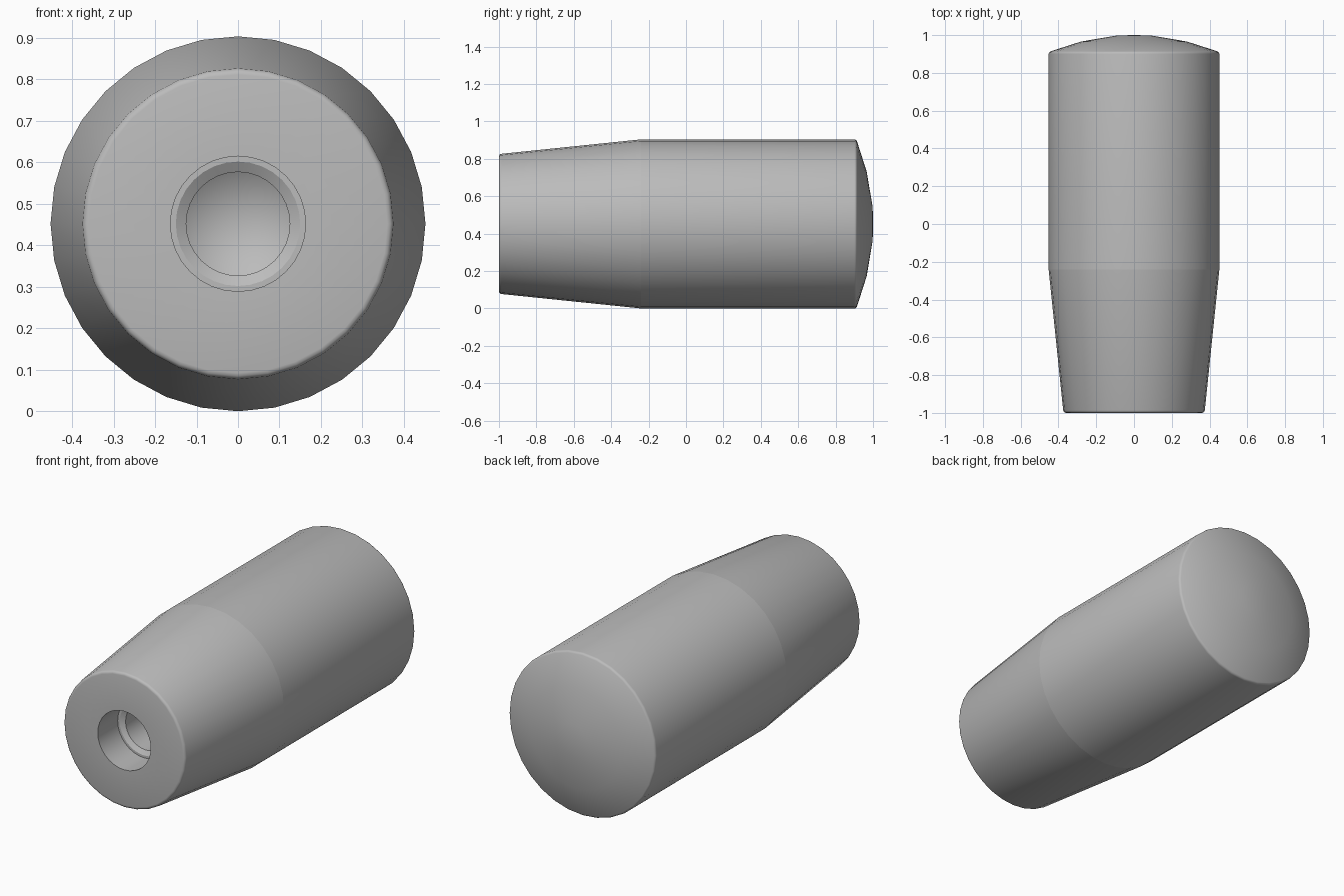
import bpy, bmesh, math
from mathutils import Matrix, Vector

cube = bpy.data.objects.get("Cube")
if cube:
    bpy.data.objects.remove(cube)

SIDES = 32
RADIUS = 0.452

gray = bpy.data.materials.new("plain gray")
gray.use_nodes = True
color = (0.5, 0.5, 0.5, 1)
gray.diffuse_color = color
gray.node_tree.nodes["Principled BSDF"].inputs["Base Color"].default_value = color


def fillet(r, y, size, start, end, steps=3):
    """Arc of profile points around centre (r, y), angles in degrees."""
    angles = [math.radians(start + (end - start) * i / steps) for i in range(steps + 1)]
    return [(r + size * math.cos(a), y + size * math.sin(a), False) for a in angles]


# Profile along the axis: radius, y, sharp ring
bore = [
    (0, -0.27, False),        # drill point
    (0.125, -0.35, True),     # blind hole
    (0.125, -0.81, True),
    (0.15, -0.825, True),     # chamfer
    (0.163, -0.825, True),    # counterbore ledge
    (0.163, -1, True),        # mouth
]
body = fillet(0.36, -0.985, 0.015, -90, -6)
body += [(RADIUS, -0.24, True)]
body += fillet(RADIUS - 0.015, 0.9, 0.015, 0, 70)
dome = [(0.28, 0.966, False), (0.09, 0.998, False), (0, 1, False)]
profile = bore + body + dome

# Spin the profile around the y axis
bm = bmesh.new()
verts = [bm.verts.new((r, y, 0)) for r, y, _ in profile]
edges = [bm.edges.new(pair) for pair in zip(verts, verts[1:])]
bmesh.ops.spin(bm, geom=verts + edges, cent=(0, 0, 0), axis=(0, 1, 0),
               angle=math.tau, steps=SIDES, use_duplicate=False)
bmesh.ops.remove_doubles(bm, verts=bm.verts, dist=0.0005)
bmesh.ops.recalc_face_normals(bm, faces=bm.faces)

# Smooth shading with crisp rings at the machined edges
for face in bm.faces:
    face.smooth = True
sharp = [(r, y) for r, y, s in profile if s]
for edge in bm.edges:
    a, b = (Vector((math.hypot(v.co.x, v.co.z), v.co.y)) for v in edge.verts)
    if (a - b).length < 0.001 and any((a - Vector(p)).length < 0.001 for p in sharp):
        edge.smooth = False

bmesh.ops.transform(bm, matrix=Matrix.Translation((0, 0, RADIUS)), verts=bm.verts)
mesh = bpy.data.meshes.new("handle_grip")
bm.to_mesh(mesh)
bm.free()
mesh.materials.append(gray)
grip = bpy.data.objects.new("handle_grip", mesh)
bpy.context.collection.objects.link(grip)
